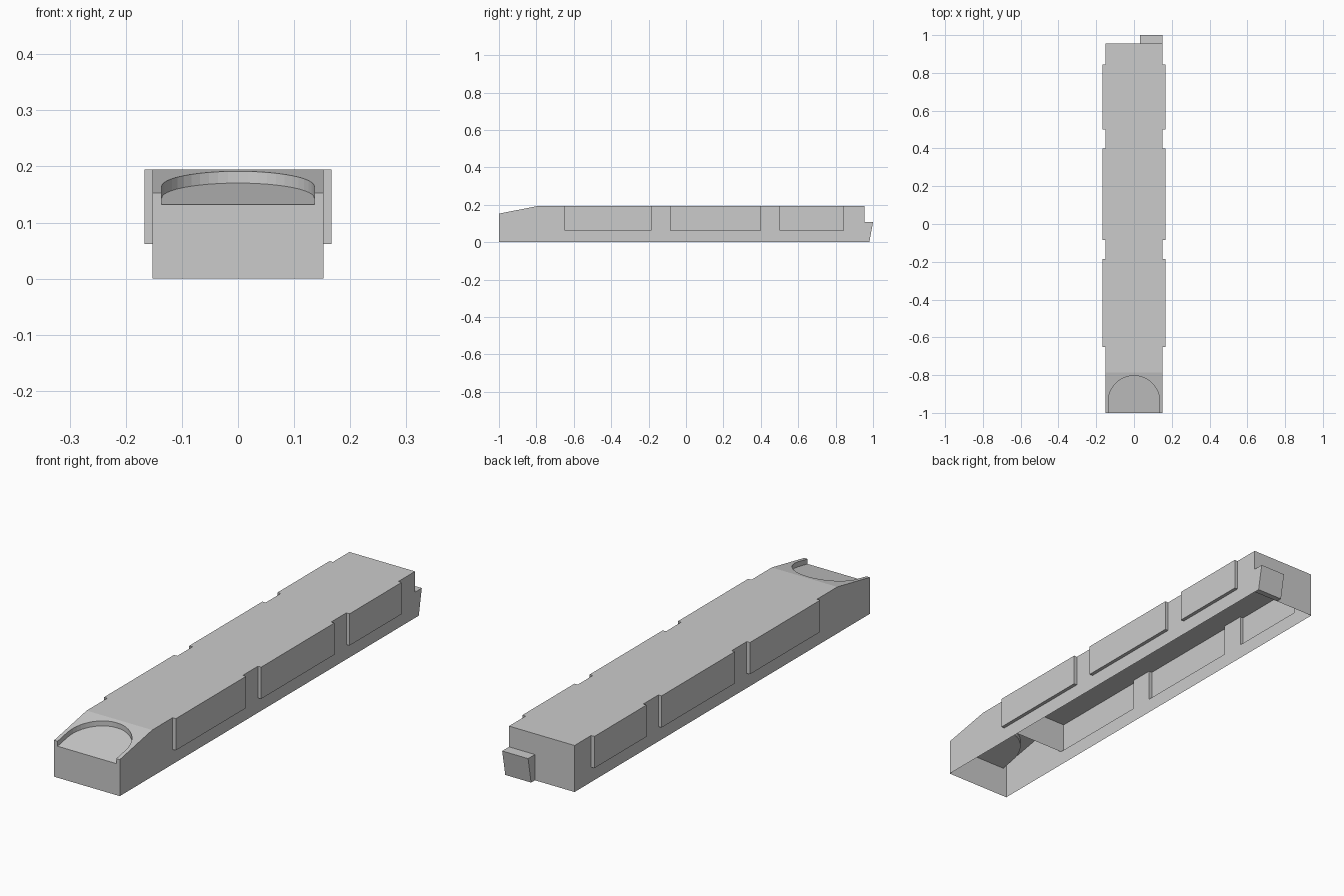
import bpy, bmesh, math

if "Cube" in bpy.data.objects:
    bpy.data.objects.remove(bpy.data.objects["Cube"])

W, PW = 0.152, 0.167          # half widths: plain wall, side pad
LEDGE, TOP = 0.062, 0.195     # pad underside, roof height
FRONT, SLOPE_Y, BACK = -1.0, -0.785, 0.955
NOSE = 0.153                  # roof height at the front edge


def make_object(name, faces):
    """Build a welded mesh from a list of polygons."""
    bm = bmesh.new()
    for pts in faces:
        bm.faces.new([bm.verts.new(p) for p in pts])
    bmesh.ops.remove_doubles(bm, verts=bm.verts, dist=1e-5)
    bmesh.ops.recalc_face_normals(bm, faces=bm.faces)
    me = bpy.data.meshes.new(name)
    bm.to_mesh(me)
    bm.free()
    ob = bpy.data.objects.new(name, me)
    bpy.context.collection.objects.link(ob)
    return ob


def wall(x, y0, y1, z0, z1):
    return [(x, y0, z0), (x, y1, z0), (x, y1, z1), (x, y0, z1)]


def slope_z(y):
    return NOSE + (TOP - NOSE) * (y - FRONT) / (SLOPE_Y - FRONT)


# Hollow body, open underneath, with pads pushed out of both sides
faces = []
ys = [SLOPE_Y, -0.65, -0.185, -0.085, 0.40, 0.50, 0.845, BACK]
for i, (a, b) in enumerate(zip(ys, ys[1:])):
    pad = i % 2 == 1
    w = PW if pad else W
    for s in (-1, 1):
        faces.append(wall(s * W, a, b, 0, LEDGE))
        faces.append(wall(s * w, a, b, LEDGE, TOP))
        if pad:
            faces.append([(s * W, a, LEDGE), (s * W, b, LEDGE),
                          (s * PW, b, LEDGE), (s * PW, a, LEDGE)])
            for y in (a, b):
                faces.append([(s * W, y, LEDGE), (s * PW, y, LEDGE),
                              (s * PW, y, TOP), (s * W, y, TOP)])
            faces.append([(s * W, a, TOP), (s * PW, a, TOP),
                          (s * PW, b, TOP), (s * W, b, TOP)])
    faces.append([(-W, a, TOP), (W, a, TOP), (W, b, TOP), (-W, b, TOP)])

# Back wall and sloped nose sides
faces.append([(-W, BACK, 0), (W, BACK, 0), (W, BACK, LEDGE), (W, BACK, TOP),
              (-W, BACK, TOP), (-W, BACK, LEDGE)])
for s in (-1, 1):
    x = s * W
    faces.append(wall(x, FRONT, SLOPE_Y, 0, LEDGE))
    faces.append([(x, FRONT, LEDGE), (x, SLOPE_Y, LEDGE),
                  (x, SLOPE_Y, TOP), (x, FRONT, NOSE)])

# Arched thumb recess in the nose, open at the front
R, CY, DEPTH, N = 0.136, -0.939, 0.021, 24
arch = [(-R, FRONT)]
arch += [(-R * math.cos(math.pi * k / N), CY + R * math.sin(math.pi * k / N))
         for k in range(N + 1)]
arch += [(R, FRONT)]
rim = [(x, y, slope_z(y)) for x, y in arch]
floor = [(x, y, z - DEPTH) for x, y, z in rim]
faces.append([(-W, FRONT, NOSE)] + rim +
             [(W, FRONT, NOSE), (W, SLOPE_Y, TOP), (-W, SLOPE_Y, TOP)])
faces.append(floor)
for k in range(len(rim) - 1):
    faces.append([rim[k], rim[k + 1], floor[k + 1], floor[k]])

# Front wall with the recess notch
faces.append([(-W, FRONT, 0), (W, FRONT, 0), (W, FRONT, LEDGE), (W, FRONT, NOSE),
              rim[-1], floor[-1], floor[0], rim[0],
              (-W, FRONT, NOSE), (-W, FRONT, LEDGE)])
make_object("body_shell", faces)

# Cross rib hanging inside behind the nose
make_object("inner_rib", [[(-W, -0.65, LEDGE), (W, -0.65, LEDGE),
                           (W, -0.65, TOP), (-W, -0.65, TOP)]])

# Tapered latch on the back wall
profile = [(BACK, 0), (0.98, 0), (1.0, 0.108), (BACK, 0.108)]
left = [(0.032, y, z) for y, z in profile]
right = [(W, y, z) for y, z in profile]
latch = [left, right]
for k in range(4):
    j = (k + 1) % 4
    latch.append([left[k], left[j], right[j], right[k]])
make_object("back_latch", latch)
